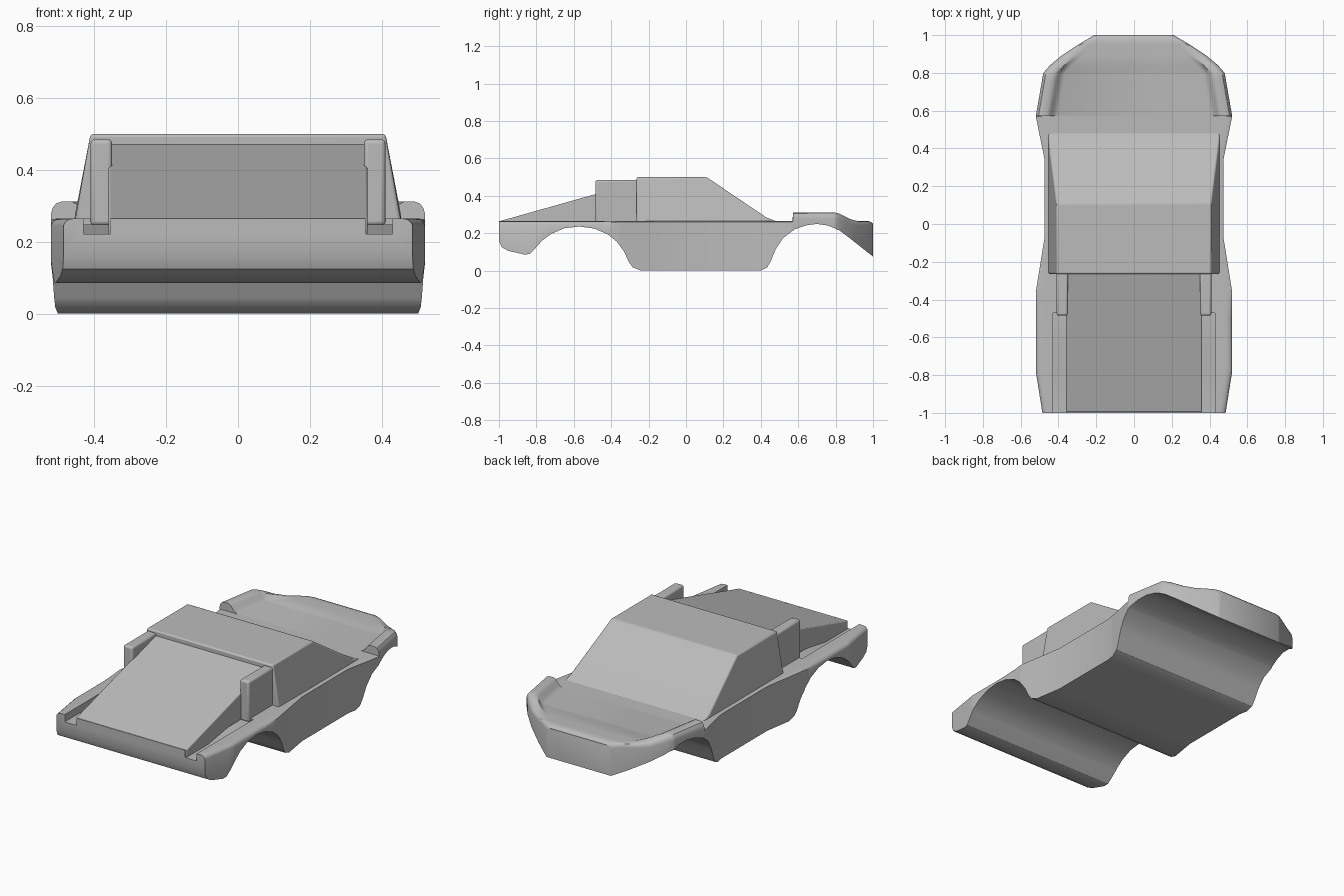
import bpy, bmesh, math

cube = bpy.data.objects.get("Cube")
if cube:
    bpy.data.objects.remove(cube, do_unlink=True)

GREY = (0.5, 0.5, 0.5, 1)
paint = bpy.data.materials.new("body grey")
paint.use_nodes = True
paint.diffuse_color = GREY
paint.node_tree.nodes["Principled BSDF"].inputs["Base Color"].default_value = GREY

DECK = 0.265  # height of the body's waistline


def finish(name, bm, bevel=0, hidden=False):
    bmesh.ops.recalc_face_normals(bm, faces=bm.faces[:])
    mesh = bpy.data.meshes.new(name)
    bm.to_mesh(mesh)
    bm.free()
    mesh.materials.append(paint)
    ob = bpy.data.objects.new(name, mesh)
    bpy.context.collection.objects.link(ob)
    ob.hide_render = hidden
    if bevel:
        mod = ob.modifiers.new("soft edges", 'BEVEL')
        mod.width = bevel
        mod.segments = 3
        mod.limit_method = 'ANGLE'
    return ob


def smooth(ob):
    bpy.ops.object.select_all(action='DESELECT')
    ob.select_set(True)
    bpy.context.view_layer.objects.active = ob
    bpy.ops.object.shade_smooth_by_angle(angle=math.radians(32))


def loft(bm, rings):
    """Join equal closed rings and cap both ends."""
    rings = [[bm.verts.new(p) for p in ring] for ring in rings]
    n = len(rings[0])
    for a, b in zip(rings, rings[1:]):
        for i in range(n):
            j = (i + 1) % n
            bm.faces.new((a[i], a[j], b[j], b[i]))
    bm.faces.new(rings[0])
    bm.faces.new(rings[-1][::-1])


def prism(bm, profile, x0, x1):
    """Extrude a (y, z) side profile from x0 to x1."""
    loft(bm, [[(x, y, z) for y, z in profile] for x in (x0, x1)])


def lerp(table, y):
    for (a, va), (b, vb) in zip(table, table[1:]):
        if y <= b:
            return va + (vb - va) * (y - a) / (b - a)
    return table[-1][1]


# Plan outline, underside with wheel arches, rear fender height, edge softness
WIDTH = [(-1, .485), (-.78, .52), (-.36, .52), (-.08, .475), (.35, .475), (.57, .52),
         (.8, .48), (.84, .445), (.89, .385), (.95, .295), (1, .21)]
UNDER = [(-1, .16), (-.985, .125), (-.95, .106), (-.86, .085), (-.835, .09), (-.81, .115),
         (-.77, .16), (-.72, .197), (-.65, .227), (-.57, .236), (-.49, .225), (-.42, .195),
         (-.37, .155), (-.33, .1), (-.305, .045), (-.285, .018), (-.24, 0), (.4, 0),
         (.435, .018), (.455, .055), (.48, .115), (.52, .175), (.58, .22), (.64, .242),
         (.7, .25), (.76, .241), (.82, .215), (.87, .178), (1, .075)]
FENDER = [(-1, 0), (.5705, 0), (.571, .047), (.79, .047), (.82, .04), (.88, .01), (.92, 0), (1, 0)]
SOFT = [(-1, .02), (-.5, .02), (-.36, .004), (.57, .004), (.571, .025), (1, .02)]
# Inset, fender fraction and softness drop across the top edge
EDGE = [(0, .8, 1), (.004, .9, .55), (.014, .97, .15), (.03, 1, 0), (.058, 1, 0),
        (.075, .8, 0), (.09, .3, 0), (.115, 0, 0)]


def body_ring(y):
    w = lerp(WIDTH, y)
    half = [(w, lerp(UNDER, y))]
    for inset, rise, drop in EDGE:
        z = DECK + rise * lerp(FENDER, y) - drop * lerp(SOFT, y)
        if y > .975:
            z -= .015 * ((y - .975) / .025) ** 2
        half.append((w - inset, z))
    return [(x, y, z) for x, z in half] + [(-x, y, z) for x, z in reversed(half)]


stations = {y for t in (WIDTH, UNDER, FENDER, SOFT) for y, _ in t} | {.975, .99}
bm = bmesh.new()
loft(bm, [body_ring(y) for y in sorted(stations)])
body = finish("body_shell", bm)

# Channels sunk either side of the sloping deck
bm = bmesh.new()
channel = [(-1.05, .222), (-.79, .222), (-.63, .248), (-.47, .248), (-.47, .4), (-1.05, .4)]
for side in (-1, 1):
    prism(bm, channel, side * .355, side * .43)
cutter = finish("channel_cutter", bm, hidden=True)
cut = body.modifiers.new("channels", 'BOOLEAN')
cut.object = cutter
cut.operation = 'DIFFERENCE'
cut.solver = 'EXACT'
bpy.context.view_layer.objects.active = body
bpy.ops.object.modifier_apply(modifier="channels")
bpy.data.objects.remove(cutter, do_unlink=True)
smooth(body)

# Cabin with sloping windscreen and leaning sides
bm = bmesh.new()
cabin = [(-.265, .25), (.5, .25), (.475, .267), (.43, .284), (.11, .5), (-.265, .5)]
prism(bm, cabin, -1, 1)
for v in bm.verts:
    v.co.x *= .455 - .045 * max(0, v.co.z - DECK) / .235
smooth(finish("cabin", bm, .012))

# Long sloping deck behind the cabin
bm = bmesh.new()
prism(bm, [(-.995, .21), (-.995, .265), (-.25, .475), (-.25, .25), (-.6, .25), (-.8, .21)], -.36, .36)
smooth(finish("sloping_deck", bm, .006))

# Intake pods beside the deck
for side, name in ((1, "left"), (-1, "right")):
    bm = bmesh.new()
    prism(bm, [(-.485, .245), (-.485, .485), (-.25, .485), (-.25, .245)], side * .35, side * .41)
    smooth(finish(name + "_intake_pod", bm, .012))
